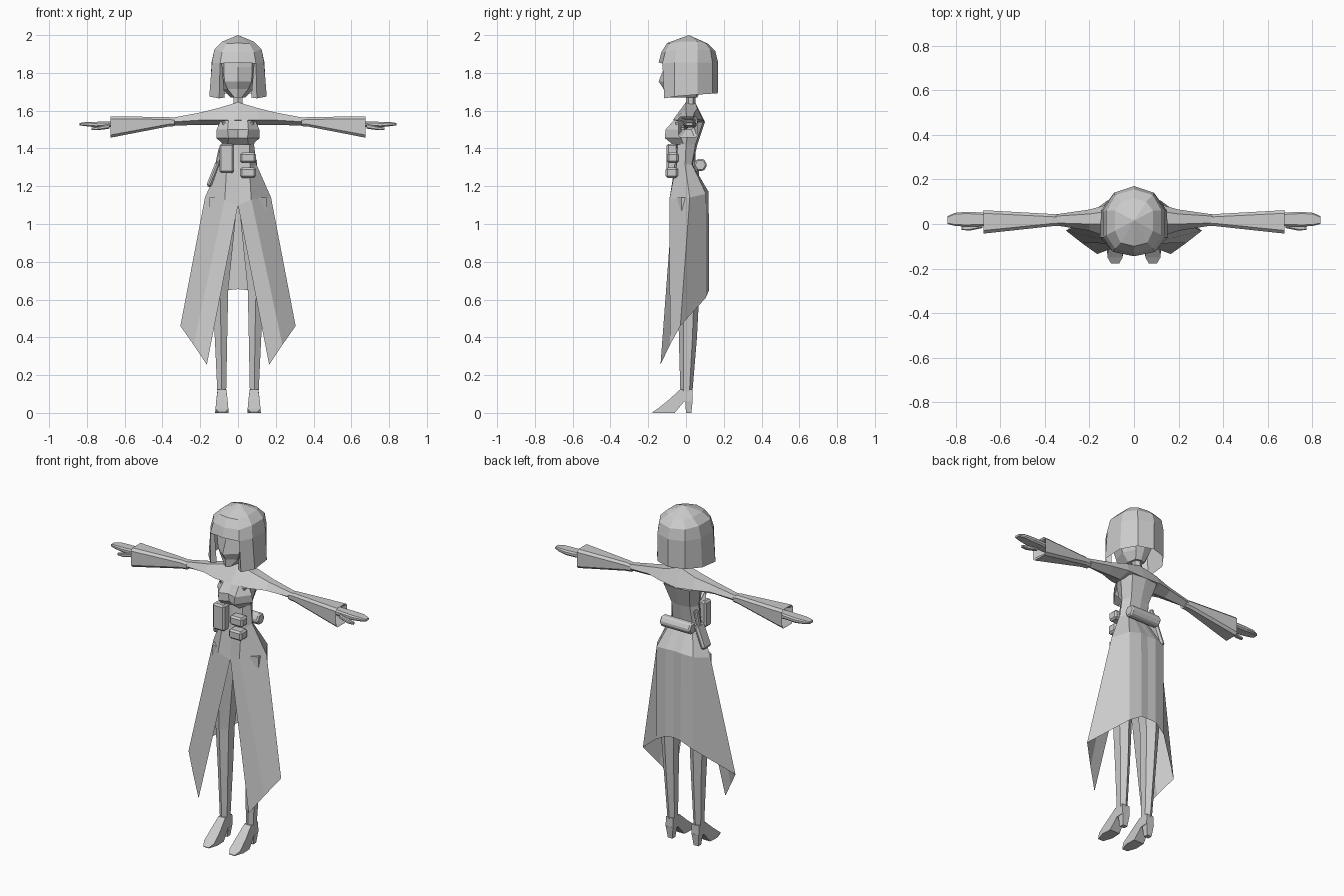
import bpy, bmesh, math
from mathutils import Vector


def make(name, verts, faces, mirror=True):
    me = bpy.data.meshes.new(name)
    me.from_pydata([Vector(v) for v in verts], [], faces)
    bm = bmesh.new()
    bm.from_mesh(me)
    bmesh.ops.remove_doubles(bm, verts=bm.verts, dist=0.0005)
    bmesh.ops.recalc_face_normals(bm, faces=bm.faces)
    bm.to_mesh(me)
    bm.free()
    ob = bpy.data.objects.new(name, me)
    bpy.context.collection.objects.link(ob)
    if mirror:
        m = ob.modifiers.new("mirror", "MIRROR")
        m.use_clip = True
    return ob


def loft(name, rows, closed=False, cap_start=False, cap_end=False, mirror=True):
    """Skin between rows holding the same number of points."""
    n = len(rows[0])
    verts = [p for r in rows for p in r]
    faces = []
    for i in range(len(rows) - 1):
        for j in range(n if closed else n - 1):
            k = (j + 1) % n
            faces.append((i*n + j, i*n + k, (i+1)*n + k, (i+1)*n + j))
    if cap_start:
        faces.append(tuple(range(n)))
    if cap_end:
        faces.append(tuple(range((len(rows)-1)*n, len(rows)*n)))
    return make(name, verts, faces, mirror)


def level(z, *xy):
    return [(x, y, z) for x, y in xy]


def oval(cx, cy, z, rx, ry, n=6):
    return [(cx + rx*math.cos(2*math.pi*(i+.5)/n), cy + ry*math.sin(2*math.pi*(i+.5)/n), z)
            for i in range(n)]


def box(name, loc, size, rot=(0, 0, 0), bevel=0.01):
    bpy.ops.mesh.primitive_cube_add(size=1, location=loc, rotation=rot)
    ob = bpy.context.object
    ob.name = name
    ob.scale = size
    bpy.ops.object.transform_apply(location=False, rotation=False, scale=True)
    b = ob.modifiers.new("bevel", "BEVEL")
    b.width, b.segments = bevel, 1
    return ob


# hair: cap, side and back curtain
cap_rim = [(0, -.145, 1.855), (.095, -.125, 1.85), (.138, -.06, 1.855),
           (.14, .06, 1.855), (.09, .14, 1.855), (0, .17, 1.855)]
loft("hair_cap", [
    [(0, .015, 2.0)] * 6,
    [(0, -.1, 1.958), (.06, -.085, 1.955), (.085, -.03, 1.965),
     (.085, .06, 1.965), (.055, .1, 1.96), (0, .115, 1.955)],
    [(0, -.13, 1.91), (.085, -.11, 1.91), (.125, -.05, 1.925),
     (.125, .06, 1.925), (.085, .13, 1.92), (0, .155, 1.915)],
    cap_rim])
loft("hair_curtain", [
    [(.085, -.1, 1.85)] + cap_rim[1:],
    [(.07, -.1, 1.67), (.1, -.115, 1.665), (.152, -.06, 1.675),
     (.148, .06, 1.685), (.09, .14, 1.69), (0, .168, 1.69)]])

# face and neck
loft("head", [
    level(1.9, (0, -.11), (.07, -.09), (.1, 0), (.06, .1), (0, .11)),
    level(1.83, (0, -.115), (.075, -.09), (.1, 0), (.06, .1), (0, .11)),
    level(1.755, (0, -.145), (.072, -.085), (.095, 0), (.055, .085), (0, .1)),
    level(1.715, (0, -.118), (.055, -.085), (.08, 0), (.045, .07), (0, .08)),
    level(1.67, (0, -.115), (.02, -.1), (.04, 0), (.03, .05), (0, .06))], cap_end=True)
loft("neck", [oval(0, .025, 1.6, .028, .024), oval(0, .025, 1.73, .028, .024)],
     closed=True, mirror=False)

# torso and bust
loft("torso", [
    level(1.26, (0, -.065), (.07, -.055), (.11, 0), (.075, .05), (0, .06)),
    level(1.31, (0, -.06), (.065, -.05), (.098, -.005), (.065, .03), (0, .035)),
    level(1.42, (0, -.05), (.06, -.045), (.085, 0), (.06, .05), (0, .06)),
    level(1.54, (0, -.06), (.08, -.055), (.11, .02), (.085, .09), (0, .1))])
loft("bust", [
    level(1.555, (0, -.06), (.05, -.06), (.09, -.03)),
    level(1.5, (0, -.09), (.055, -.108), (.113, -.03)),
    level(1.455, (0, -.085), (.05, -.112), (.115, -.025)),
    level(1.42, (0, -.05), (.055, -.07), (.075, -.01))])

# shoulders with upper arms
loft("shoulders_and_arms", [
    [(0, -.07, 1.55), (0, .0, 1.645), (0, .05, 1.64), (0, .1, 1.54), (0, .02, 1.53)],
    [(.11, -.06, 1.55), (.1, .0, 1.615), (.1, .06, 1.612), (.11, .09, 1.55), (.12, .02, 1.525)],
    [(.2, -.03, 1.55), (.2, .0, 1.59), (.2, .045, 1.59), (.2, .065, 1.555), (.2, .02, 1.525)],
    [(.36, -.005, 1.54), (.36, .005, 1.56), (.36, .035, 1.56), (.36, .042, 1.54), (.36, .02, 1.52)]],
    closed=True)


# flared sleeves with a hollow cuff
def cuff(x, y0, y1, z0, z1, c):
    return [(x, y0, z0+c), (x, y0, z1-c), (x, y0+c, z1), (x, y1-c, z1),
            (x, y1, z1-c), (x, y1, z0+c), (x, y1-c, z0), (x, y0+c, z0)]


loft("sleeve", [cuff(.335, -.008, .042, 1.518, 1.562, .012), cuff(.37, -.01, .045, 1.516, 1.566, .012),
                cuff(.675, -.043, .062, 1.457, 1.57, .014), cuff(.668, -.036, .055, 1.464, 1.563, .012),
                cuff(.62, -.01, .04, 1.5, 1.55, .012)], closed=True, cap_start=True, cap_end=True)

# hands and thumbs
loft("hand", [cuff(x, *r) for x, r in [
    (.61, (-.005, .045, 1.51, 1.545, .008)), (.69, (-.01, .052, 1.513, 1.543, .008)),
    (.755, (-.012, .055, 1.512, 1.541, .008)), (.805, (-.008, .05, 1.518, 1.54, .006)),
    (.838, (.0, .035, 1.522, 1.535, .004))]], closed=True, cap_start=True, cap_end=True)
loft("thumb", [cuff(.68, -.018, .012, 1.505, 1.53, .006), cuff(.74, -.03, -.006, 1.497, 1.517, .005),
               cuff(.775, -.026, -.01, 1.497, 1.51, .003)], closed=True, cap_start=True, cap_end=True)

# split skirt with long front points
loft("skirt", [
    [(0, -.062, 1.29), (.06, -.055, 1.3), (.098, -.005, 1.315), (.065, .032, 1.315), (.03, .037, 1.31), (0, .037, 1.31)],
    [(0, -.072, 1.1), (.07, -.088, 1.13), (.175, .02, 1.14), (.12, .105, 1.16), (.05, .12, 1.17), (0, .115, 1.17)],
    [(.165, -.135, .255), (.235, -.085, .36), (.305, -.03, .46), (.12, .105, .61), (.05, .122, .65), (0, .118, .655)]])

# legs
loft("leg", [oval(.078, .015, 1.14, .085, .08), oval(.083, .015, 1.0, .078, .078),
             oval(.095, .015, .65, .05, .056), oval(.09, .01, .4, .038, .048),
             oval(.086, .002, .11, .027, .032)], closed=True, cap_start=True, cap_end=True)


# high-heeled shoes: side profile points (y, z, half width)
def shoe_part(name, profile):
    rows = [[(.085 + s*w, y, z) for y, z, w in profile] for s in (-1, 1)]
    loft(name, rows, closed=True, cap_start=True, cap_end=True)


shoe_part("shoe", [(-.03, .125, .022), (-.09, .07, .03), (-.15, .022, .034), (-.178, .004, .018), (-.178, 0, .018),
                   (-.12, 0, .036), (-.06, 0, .033), (-.01, .06, .027), (.035, .065, .025), (.034, .125, .023)])
shoe_part("heel", [(-.005, .07, .024), (.036, .07, .024), (.028, 0, .015), (0, 0, .015)])

# belt pouches, holster and back roll
box("large_pouch", (-.06, -.073, 1.347), (.078, .06, .155))
box("upper_pouch", (.053, -.07, 1.35), (.085, .06, .055))
box("lower_pouch", (.053, -.075, 1.272), (.085, .065, .055))
box("holster", (-.13, .03, 1.262), (.028, .075, .14), (0, math.radians(22), 0))
box("holster_grip", (-.1, .035, 1.36), (.022, .03, .09), (0, math.radians(12), 0), .006)
bpy.ops.mesh.primitive_cylinder_add(vertices=6, radius=.037, depth=.2, location=(0, .076, 1.313),
                                    rotation=(0, math.pi/2, 0))
roll = bpy.context.object
roll.name = "back_roll"
b = roll.modifiers.new("bevel", "BEVEL")
b.width, b.segments = .008, 1
